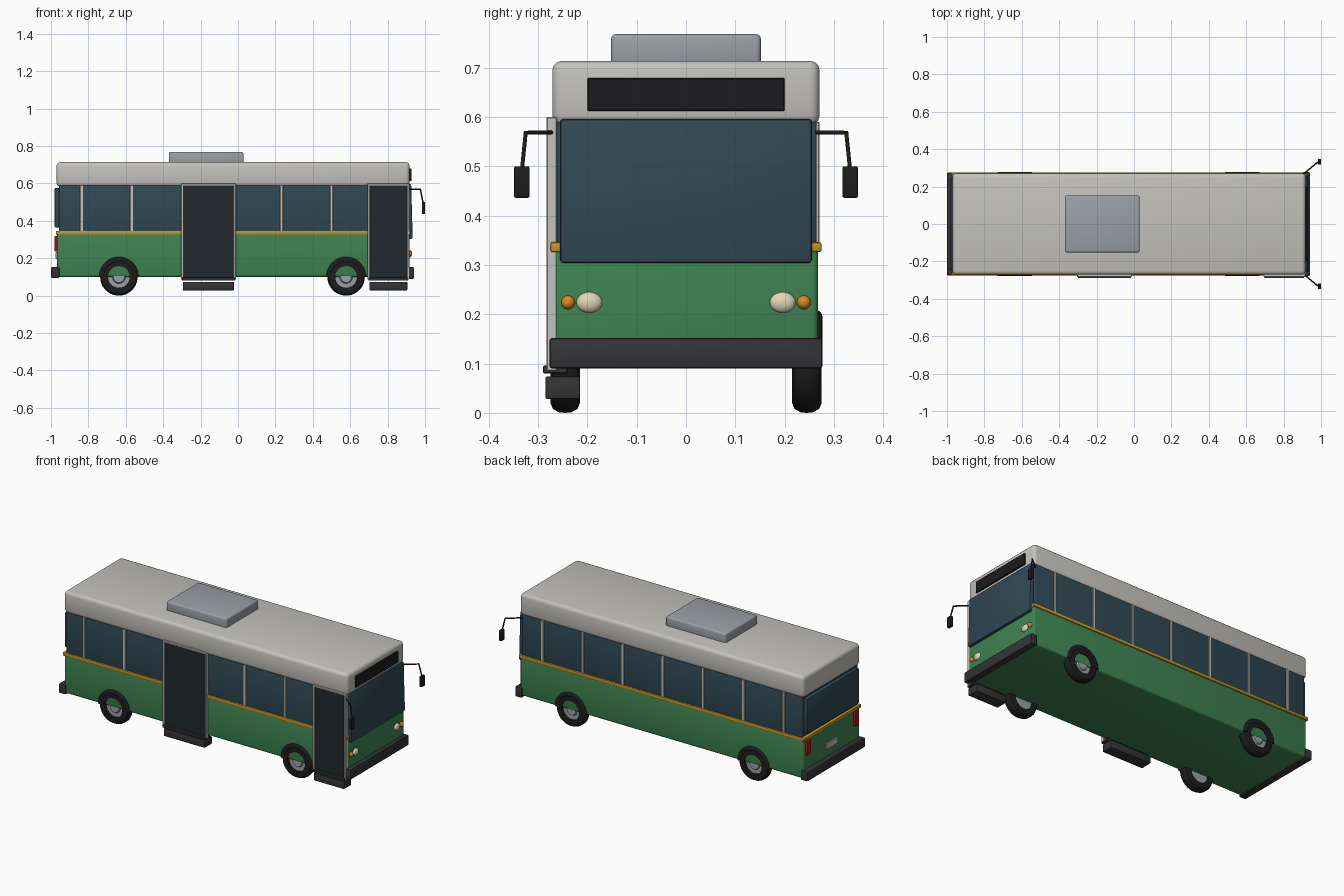
import bpy, bmesh, math
from mathutils import Vector, Matrix

if "Cube" in bpy.data.objects:
    bpy.data.objects.remove(bpy.data.objects["Cube"])


def material(name, r, g, b):
    m = bpy.data.materials.new(name)
    m.diffuse_color = (r, g, b, 1)
    m.use_nodes = True
    m.node_tree.nodes["Principled BSDF"].inputs["Base Color"].default_value = m.diffuse_color
    return m


GREEN = material("green_paint", 0.05, 0.23, 0.085)
ROOF = material("pale_paint", 0.55, 0.54, 0.51)
GLASS = material("tinted_glass", 0.03, 0.065, 0.09)
DOOR = material("door_glass", 0.015, 0.022, 0.026)
GOLD = material("gold_trim", 0.55, 0.31, 0.02)
BLACK = material("black_rubber", 0.012, 0.012, 0.013)
DARK = material("dark_plastic", 0.035, 0.035, 0.038)
STEEL = material("steel", 0.33, 0.35, 0.38)
LAMP = material("lamp", 0.75, 0.68, 0.48)
AMBER = material("amber", 0.7, 0.25, 0.02)
RED = material("red_lens", 0.45, 0.01, 0.01)


def finish(name, bm, mat, smooth=True):
    bmesh.ops.recalc_face_normals(bm, faces=bm.faces[:])
    me = bpy.data.meshes.new(name)
    bm.to_mesh(me)
    bm.free()
    ob = bpy.data.objects.new(name, me)
    bpy.context.collection.objects.link(ob)
    me.materials.append(mat)
    if smooth:
        bpy.ops.object.select_all(action='DESELECT')
        ob.select_set(True)
        bpy.context.view_layer.objects.active = ob
        bpy.ops.object.shade_smooth_by_angle(angle=math.radians(35))
    return ob


def box(name, x, y, z, mat, bevel=0.0, segments=3, lean=0.0):
    """Box from (min, max) ranges; lean shifts the top edge along x."""
    bm = bmesh.new()
    bmesh.ops.create_cube(bm, size=1)
    for v in bm.verts:
        top = v.co.z > 0
        v.co = [r[0] + (c + 0.5) * (r[1] - r[0]) for c, r in zip(v.co, (x, y, z))]
        if top:
            v.co.x += lean
    if bevel:
        bmesh.ops.bevel(bm, geom=bm.edges[:], offset=bevel, segments=segments,
                        profile=0.5, affect='EDGES')
    return finish(name, bm, mat)


def lathe(name, profile, centre, mat, angle=2 * math.pi, steps=40):
    """Spin a closed (radius, y) profile about the y axis, from +x over the top."""
    bm = bmesh.new()
    vs = [bm.verts.new((r, y, 0)) for r, y in profile]
    es = [bm.edges.new((vs[i], vs[(i + 1) % len(vs)])) for i in range(len(vs))]
    bmesh.ops.spin(bm, geom=vs + es, axis=(0, -1, 0), cent=(0, 0, 0),
                   angle=angle, steps=steps)
    bmesh.ops.remove_doubles(bm, verts=bm.verts[:], dist=1e-5)
    bmesh.ops.holes_fill(bm, edges=[e for e in bm.edges if e.is_boundary], sides=0)
    bmesh.ops.translate(bm, verts=bm.verts[:], vec=centre)
    return finish(name, bm, mat)


def ellipsoid(name, centre, radii, mat):
    bm = bmesh.new()
    bmesh.ops.create_uvsphere(bm, u_segments=24, v_segments=14, radius=1)
    bmesh.ops.transform(bm, verts=bm.verts[:],
                        matrix=Matrix.Translation(centre) @ Matrix.Diagonal((*radii, 1)))
    return finish(name, bm, mat)


def rod(name, points, radius, mat):
    bm = bmesh.new()
    for a, b in zip(points, points[1:]):
        a, b = Vector(a), Vector(b)
        d = b - a
        bmesh.ops.create_cone(bm, cap_ends=True, segments=12, radius1=radius, radius2=radius,
                              depth=d.length + radius,
                              matrix=Matrix.Translation((a + b) / 2)
                              @ d.to_track_quat('Z', 'Y').to_matrix().to_4x4())
    return finish(name, bm, mat)


# Main shell: lower body, glazed band, roof, trim
box("lower_body", (-0.968, 0.917), (-0.268, 0.268), (0.10, 0.345), GREEN, 0.012)
box("window_band", (-0.957, 0.908), (-0.265, 0.265), (0.34, 0.60), GLASS, 0.006)
box("roof", (-0.97, 0.917), (-0.271, 0.271), (0.583, 0.714), ROOF, 0.02)
box("waist_stripe", (-0.974, 0.921), (-0.275, 0.275), (0.326, 0.346), GOLD, 0.004, 2)
box("roof_unit", (-0.37, 0.03), (-0.152, 0.152), (0.70, 0.768), STEEL, 0.01)

# Window pillars, seven per side, left out where the doors are
for i in range(7):
    x = -0.836 + 0.2673 * i
    for side in (-1, 1):
        if side < 0 and i in (2, 3, 6):
            continue
        box("window_pillar", (x - 0.008, x + 0.008), sorted((side * 0.26, side * 0.271)),
            (0.344, 0.59), ROOF, 0.002, 1)

# Front: windscreen, sign, bumper, lamps
box("windscreen", (0.90, 0.934), (-0.255, 0.255), (0.304, 0.596), GLASS, 0.006, 2, lean=-0.008)
box("destination_sign", (0.90, 0.927), (-0.2, 0.2), (0.612, 0.679), BLACK, 0.002, 1)
box("front_bumper", (0.90, 0.942), (-0.277, 0.277), (0.09, 0.152), DARK, 0.006, 2)
for side in (-1, 1):
    ellipsoid("headlight", (0.917, side * 0.196, 0.224), (0.014, 0.026, 0.021), LAMP)
    ellipsoid("indicator", (0.917, side * 0.239, 0.224), (0.014, 0.014, 0.014), AMBER)

# Rear: window, bumper, lamps, plate
box("rear_window", (-0.98, -0.95), (-0.245, 0.245), (0.365, 0.575), GLASS, 0.005, 2)
box("rear_bumper", (-1.0, -0.955), (-0.275, 0.275), (0.095, 0.152), DARK, 0.006, 2)
box("rear_plate", (-0.975, -0.96), (-0.055, 0.055), (0.197, 0.233), ROOF, 0.002, 1)
for side in (-1, 1):
    y = side * 0.228
    box("tail_light", (-0.98, -0.96), (y - 0.018, y + 0.018), (0.235, 0.32), RED, 0.004, 2)

# Doors on the kerb side, each with frame, sill and step
for x0, x1 in ((-0.305, -0.012), (0.693, 0.915)):
    box("door_panel", (x0 + 0.008, x1 - 0.008), (-0.276, -0.255), (0.09, 0.595), DOOR)
    for a, b in ((x0, x0 + 0.012), (x1 - 0.012, x1)):
        box("door_post", (a, b), (-0.283, -0.262), (0.085, 0.60), ROOF, 0.002, 1)
    box("door_header", (x0, x1), (-0.283, -0.262), (0.588, 0.60), ROOF, 0.002, 1)
    box("door_sill", (x0 + 0.005, x1 - 0.005), (-0.29, -0.24), (0.08, 0.096), DARK, 0.002, 1)
    box("door_step", (x0 + 0.01, x1 - 0.01), (-0.285, -0.215), (0.028, 0.074), DARK, 0.004, 2)

# Wheels with recessed hubs, and raised arches over them
for x in (-0.637, 0.578):
    for side in (-1, 1):
        c = (x, side * 0.245, 0.1)
        tyre = [(0.058, -0.028), (0.08, -0.03), (0.092, -0.025), (0.099, -0.012), (0.1, 0),
                (0.099, 0.012), (0.092, 0.025), (0.08, 0.03), (0.058, 0.028)]
        lathe("tyre", tyre, c, BLACK)
        s = side
        hub = [(0, -0.02 * s), (0.06, -0.02 * s), (0.06, 0.012 * s),
               (0.035, 0.012 * s), (0.03, 0.02 * s), (0, 0.02 * s)]
        lathe("wheel_hub", hub, c, STEEL, steps=32)
        ring = [(0.09 + 0.016 * math.cos(t), 0.011 * math.sin(t))
                for t in (k * math.pi / 6 for k in range(12))]
        lathe("wheel_arch", ring, (x, side * 0.266, 0.102), BLACK, math.pi, 24)

# Wing mirrors on bent arms
for side in (-1, 1):
    rod("mirror_arm", [(0.90, side * 0.262, 0.569), (0.975, side * 0.325, 0.568),
                       (0.991, side * 0.333, 0.49)], 0.004, BLACK)
    y = side * 0.333
    box("mirror", (0.983, 1.0), (y - 0.0155, y + 0.0155), (0.436, 0.5), BLACK, 0.003, 2)
